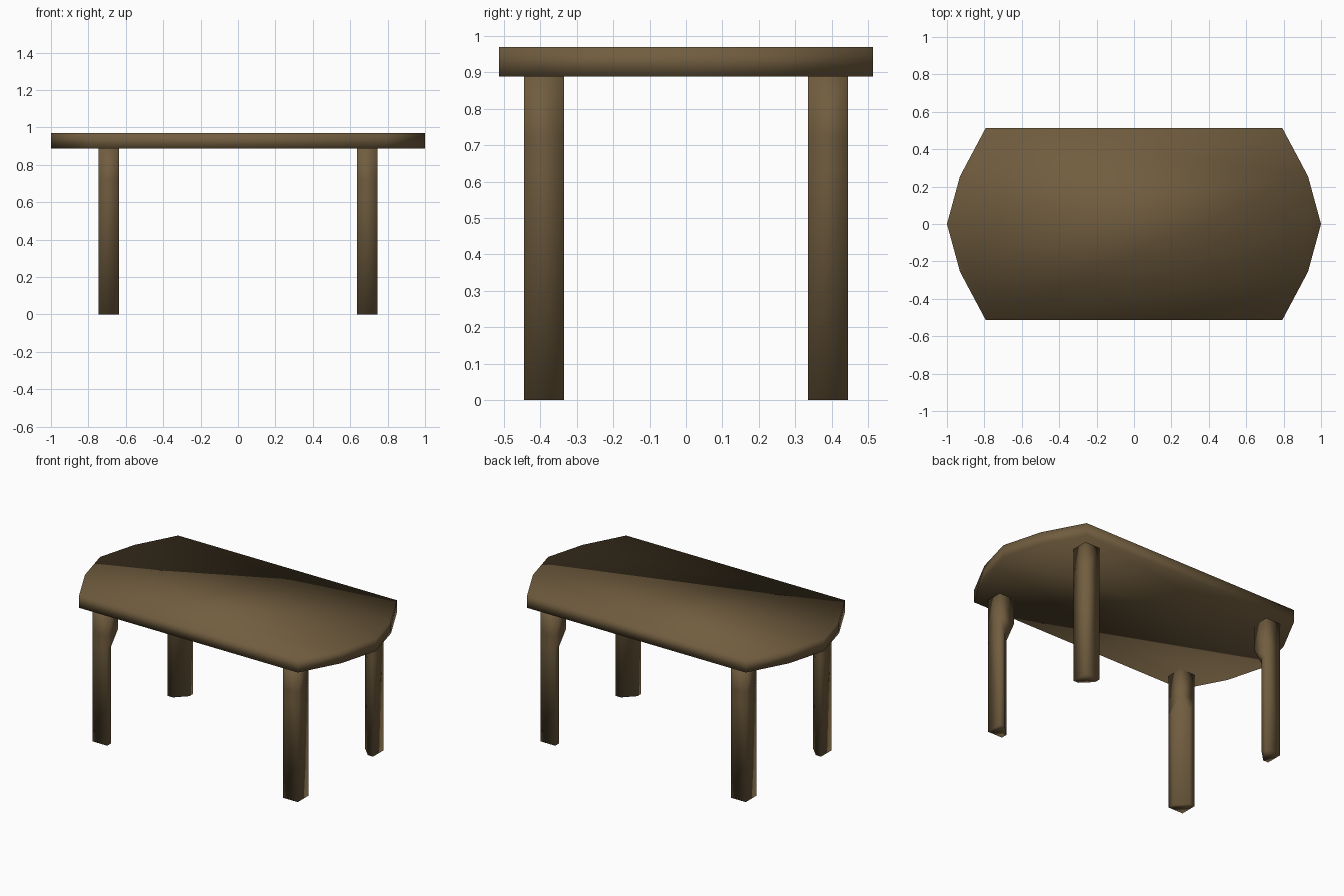
import bpy, bmesh

if "Cube" in bpy.data.objects:
    bpy.data.objects.remove(bpy.data.objects["Cube"])

wood = bpy.data.materials.new("dark_wood")
wood.diffuse_color = (0.165, 0.11, 0.05, 1)
wood.use_nodes = True
wood.node_tree.nodes["Principled BSDF"].inputs["Base Color"].default_value = wood.diffuse_color


def loft(name, rings):
    """Skin a stack of equal-length rings and cap both ends."""
    bm = bmesh.new()
    loops = [[bm.verts.new(p) for p in ring] for ring in rings]
    n = len(loops[0])
    for low, high in zip(loops, loops[1:]):
        for i in range(n):
            j = (i + 1) % n
            bm.faces.new((low[i], low[j], high[j], high[i]))
    bm.faces.new(loops[0][::-1])
    bm.faces.new(loops[-1])
    bmesh.ops.remove_doubles(bm, verts=bm.verts, dist=0.0005)
    bmesh.ops.recalc_face_normals(bm, faces=bm.faces)
    mesh = bpy.data.meshes.new(name)
    bm.to_mesh(mesh)
    bm.free()
    mesh.materials.append(wood)
    mesh.shade_smooth()
    obj = bpy.data.objects.new(name, mesh)
    bpy.context.collection.objects.link(obj)
    return obj


# Tabletop: straight long edges, faceted bowed ends
right_end = [(0.793, -0.513), (0.93, -0.256), (1, 0), (0.93, 0.256), (0.793, 0.513)]
outline = right_end + [(-x, -y) for x, y in right_end]
loft("tabletop", [[(x, y, z) for x, y in outline] for z in (0.888, 0.97)])

# Legs: square posts, inner corner cut away below a stopped chamfer
X0, X1, Y0, Y1 = 0.637, 0.745, 0.335, 0.445


def leg_ring(sx, sy, z, cut):
    pts = [(X0 + cut, Y0), (X1, Y0), (X1, Y1), (X0, Y1), (X0, Y0 + cut)]
    return [(sx * x, sy * y, z) for x, y in pts]


profile = [(0, 0.07), (0.635, 0.07), (0.72, 0), (0.888, 0)]
for sx, side in ((-1, "left"), (1, "right")):
    for sy, end in ((-1, "front"), (1, "back")):
        loft(f"{end}_{side}_leg", [leg_ring(sx, sy, z, c) for z, c in profile])
